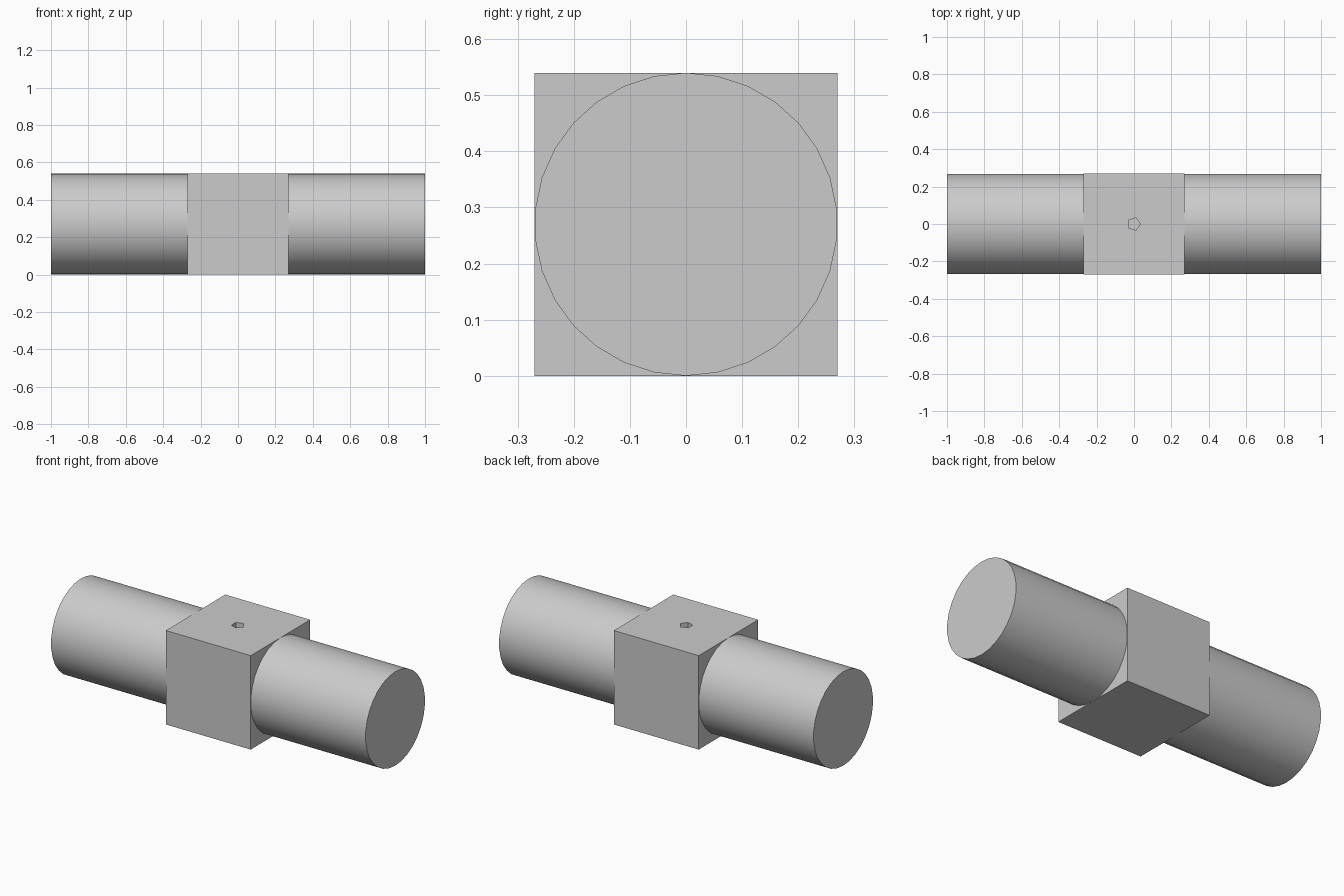
import bpy, math

default = bpy.data.objects.get("Cube")
if default:
    bpy.data.objects.remove(default, do_unlink=True)

HALF = 0.27           # half the block size, also the bar radius
HOLE_RADIUS = 0.035
HOLE_DEPTH = 0.27

grey = bpy.data.materials.new("plain grey")
grey.use_nodes = True
colour = (0.6, 0.6, 0.6, 1)
grey.diffuse_color = colour
grey.node_tree.nodes["Principled BSDF"].inputs["Base Color"].default_value = colour


def finish(name):
    part = bpy.context.object
    part.name = name
    part.data.materials.append(grey)
    return part


# Central block
bpy.ops.mesh.primitive_cube_add(size=2 * HALF, location=(0, 0, HALF))
block = finish("centre_block")

# Small five-sided blind hole in the top, one corner towards +x
bpy.ops.mesh.primitive_cylinder_add(
    vertices=5, radius=HOLE_RADIUS, depth=2 * HOLE_DEPTH,
    location=(0, 0, 2 * HALF), rotation=(0, 0, -math.pi / 2))
cutter = finish("hole_cutter")
cutter.hide_render = True
hole = block.modifiers.new("hole", 'BOOLEAN')
hole.operation = 'DIFFERENCE'
hole.solver = 'EXACT'
hole.object = cutter
bpy.context.view_layer.objects.active = block
bpy.ops.object.modifier_apply(modifier=hole.name)
bpy.data.objects.remove(cutter, do_unlink=True)

# Round bars on both sides, with a corner at the top and a flat at the front
length = 1 - HALF
for name, side in (("left_bar", 1), ("right_bar", -1)):
    bpy.ops.mesh.primitive_cylinder_add(
        vertices=30, radius=HALF, depth=length,
        location=(side * (HALF + length / 2), 0, HALF),
        rotation=(0, math.pi / 2, 0))
    bar = finish(name)
    # Turn about the bar axis so that a corner points up
    bpy.ops.object.transform_apply(location=False, rotation=True, scale=False)
    bar.rotation_euler.x = math.pi / 2
    bpy.ops.object.transform_apply(location=False, rotation=True, scale=False)
    bpy.ops.object.shade_smooth_by_angle(angle=math.radians(30))
